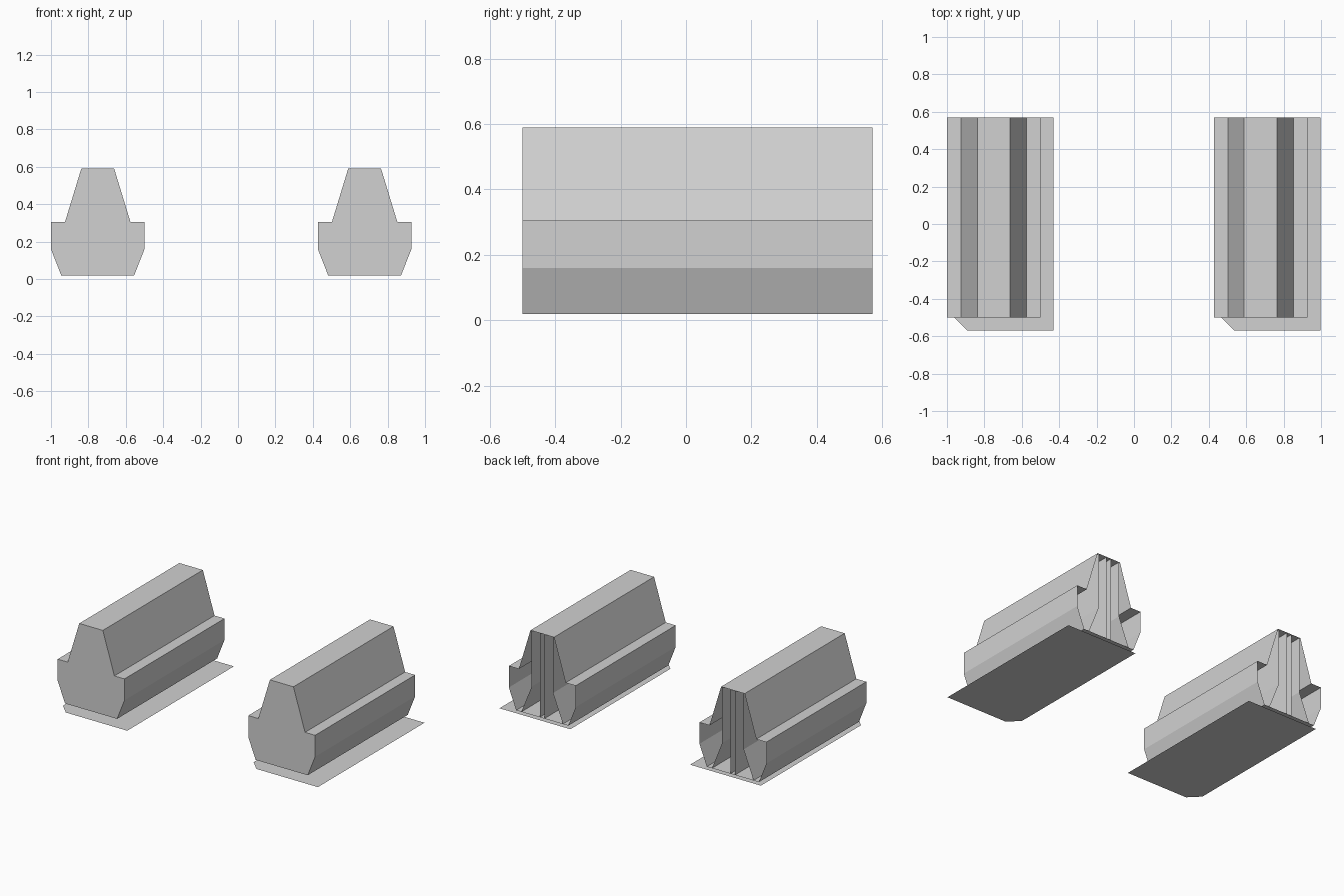
import bpy, bmesh

if "Cube" in bpy.data.objects:
    bpy.data.objects.remove(bpy.data.objects["Cube"], do_unlink=True)

grey = bpy.data.materials.new("light grey")
grey.use_nodes = True
COLOR = (0.64, 0.64, 0.64, 1)
grey.diffuse_color = COLOR
grey.node_tree.nodes["Principled BSDF"].inputs["Base Color"].default_value = COLOR

FRONT, BACK = -0.5, 0.57


def finish(name, bm, x):
    mesh = bpy.data.meshes.new(name)
    bm.to_mesh(mesh)
    bm.free()
    mesh.materials.append(grey)
    obj = bpy.data.objects.new(name, mesh)
    obj.location.x = x
    bpy.context.collection.objects.link(obj)
    return obj


def sheet(name, profile, x, closed=False, cap=False):
    """Sweep an x-z profile from front to back as thin sheet walls."""
    bm = bmesh.new()
    front = [bm.verts.new((px, FRONT, pz)) for px, pz in profile]
    back = [bm.verts.new((px, BACK, pz)) for px, pz in profile]
    n = len(profile)
    for i in range(n if closed else n - 1):
        j = (i + 1) % n
        bm.faces.new((front[i], back[i], back[j], front[j]))
    if cap:
        bm.faces.new(front)
    bmesh.ops.recalc_face_normals(bm, faces=bm.faces)
    return finish(name, bm, x)


# Right half of the outer shell, from the floor to the roof
half = [(0.195, 0.02), (0.25, 0.16), (0.25, 0.305), (0.175, 0.305), (0.088, 0.59)]
shell = half + [(-px, pz) for px, pz in reversed(half)]

# Ground plate outline with one clipped front corner
plate = [(0.32, -0.57), (-0.14, -0.57), (-0.21, -0.5), (-0.21, 0.57), (0.32, 0.57)]

for side, x in (("right", -0.75), ("left", 0.677)):
    # Shell open at the back, closed at the front
    sheet(side + "_shell", shell, x, closed=True, cap=True)

    # Inner walls, mirrored about the centre
    for s, tag in ((-1, "right"), (1, "left")):
        sheet(f"{side}_{tag}_partition",
              [(s * 0.155, 0.021), (s * 0.08, 0.21), (s * 0.08, 0.589)], x)
        sheet(f"{side}_{tag}_centre_wall",
              [(s * 0.017, 0.021), (s * 0.017, 0.589)], x)

    # Flat plate on the ground
    bm = bmesh.new()
    face = bm.faces.new([bm.verts.new((px, py, 0)) for px, py in plate])
    face.normal_update()
    if face.normal.z < 0:
        face.normal_flip()
    finish(side + "_ground_plate", bm, x)
